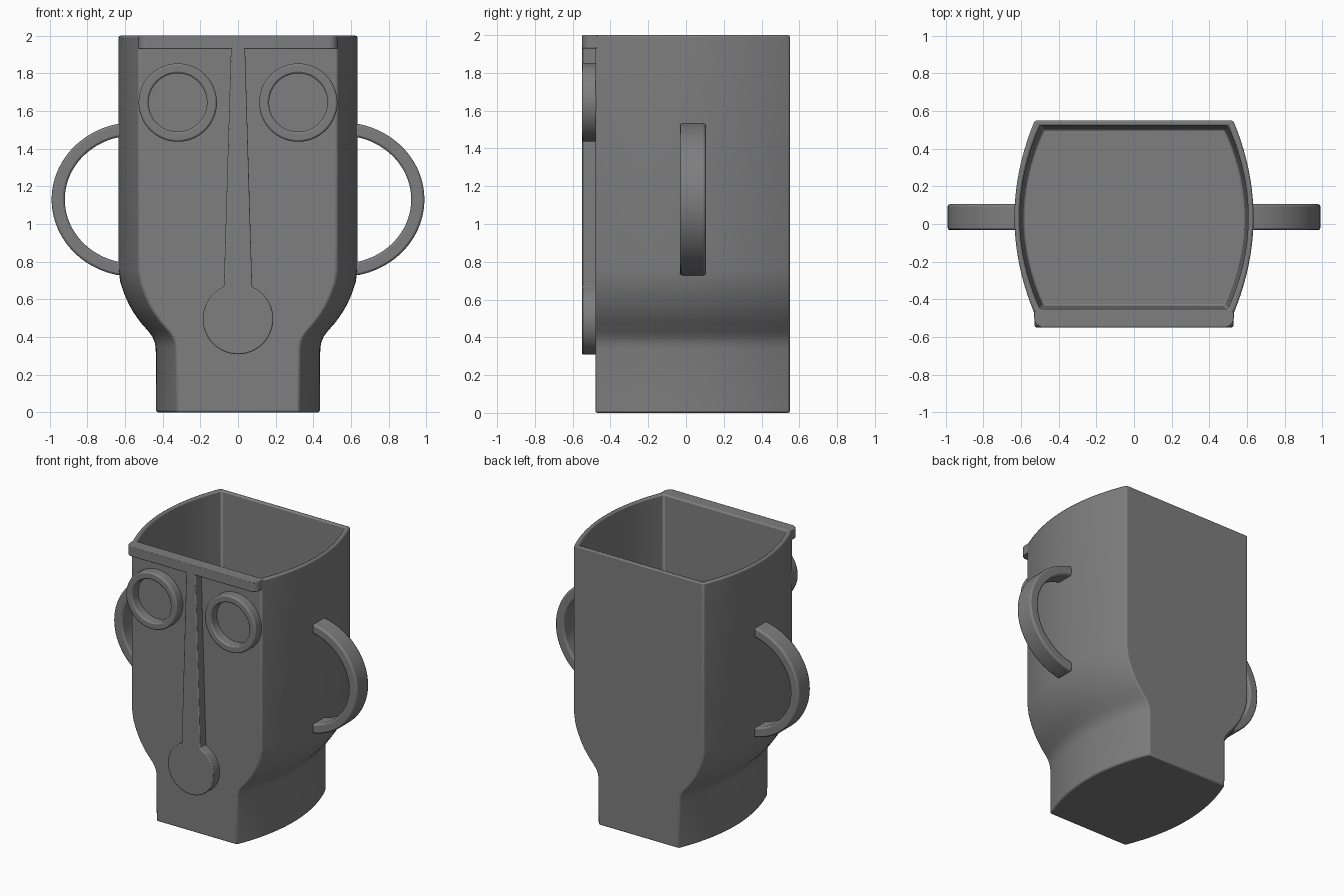
import bpy, bmesh, math

cube = bpy.data.objects.get("Cube")
if cube:
    bpy.data.objects.remove(cube, do_unlink=True)

clay = bpy.data.materials.new("grey_clay")
clay.use_nodes = True
colour = (0.21, 0.21, 0.21, 1)
clay.diffuse_color = colour
clay.node_tree.nodes["Principled BSDF"].inputs["Base Color"].default_value = colour

FRONT, BACK, FACE_OUT = -0.48, 0.55, -0.55


def finish(bm, name, bevel):
    """Turn a bmesh into a smooth-shaded object with softened edges."""
    bmesh.ops.recalc_face_normals(bm, faces=bm.faces)
    me = bpy.data.meshes.new(name)
    bm.to_mesh(me)
    bm.free()
    me.materials.append(clay)
    ob = bpy.data.objects.new(name, me)
    bpy.context.collection.objects.link(ob)
    mod = ob.modifiers.new("soft_edges", "BEVEL")
    mod.width, mod.segments = bevel, 2
    mod.limit_method, mod.angle_limit = "ANGLE", math.radians(35)
    bpy.ops.object.select_all(action="DESELECT")
    ob.select_set(True)
    bpy.context.view_layer.objects.active = ob
    bpy.ops.object.shade_smooth_by_angle(angle=math.radians(35))
    return ob


def loft(bm, rings, closed=False):
    """Join consecutive rings of points with quads."""
    loops = [[bm.verts.new(p) for p in r] for r in rings]
    pairs = list(zip(loops, loops[1:]))
    if closed:
        pairs.append((loops[-1], loops[0]))
    n = len(loops[0])
    for a, b in pairs:
        for i in range(n):
            j = (i + 1) % n
            bm.faces.new((a[i], a[j], b[j], b[i]))
    if not closed:
        bm.faces.new(loops[0])
        bm.faces.new(loops[-1])


def prism(name, outline, axis, lo, hi, bevel):
    """Extrude a 2D outline along y (from x,z points) or z (from x,y points)."""
    bm = bmesh.new()
    place = (lambda p, d: (p[0], d, p[1])) if axis == "y" else (lambda p, d: (p[0], p[1], d))
    loft(bm, [[place(p, d) for p in outline] for d in (lo, hi)])
    return finish(bm, name, bevel)


def section(half, z, inset=0.0, steps=20):
    """Cross-section with flat front and back and bowed sides."""
    y0, y1 = FRONT + inset, BACK - inset
    side = []
    for i in range(steps + 1):
        t = 2 * i / steps - 1
        side.append((half - inset - 0.108 * t * t, (y0 + y1) / 2 + t * (y1 - y0) / 2))
    return [(x, y, z) for x, y in side] + [(-x, y, z) for x, y in reversed(side)]


# Vessel: narrow neck flaring into a tall hollow head
profile = [(0, .435), (.34, .437), (.37, .442), (.40, .454), (.43, .476), (.48, .52),
           (.53, .555), (.57, .578), (.63, .605), (.69, .625), (.76, .635), (2, .635)]
bm = bmesh.new()
rings = [section(w, z) for z, w in profile]
rings += [section(.635, 2, .028), section(.635, .8, .045)]
loft(bm, rings)
finish(bm, "vessel", 0.01)

# Brow: ledge along the front rim with rounded outer corners
r = 0.05
corner = [(.53 - r + r * math.cos(a), FACE_OUT + r - r * math.sin(a))
          for a in (math.pi / 2 * i / 8 for i in range(9))]
half = [(.53, -.465)] + corner
prism("brow", half + [(-x, y) for x, y in reversed(half)], "z", 1.93, 2, 0.004)

# Nose: widening strip that ends in a round tip
R, cz = .187, .495
start = math.acos(.075 / R)
sweep = math.pi + 2 * start
tip = [(R * math.cos(start - sweep * i / 56), cz + R * math.sin(start - sweep * i / 56))
       for i in range(57)]
prism("nose", [(.037, 1.94)] + tip + [(-.037, 1.94)], "y", FACE_OUT, -.47, 0.006)

# Eyes: raised rings
for side, sx in (("left", 1), ("right", -1)):
    bm = bmesh.new()
    rect = [(.208, -.47), (.208, FACE_OUT), (.155, FACE_OUT), (.155, -.47)]
    rings = []
    for i in range(64):
        a = math.tau * i / 64
        rings.append([(sx * .32 + q * math.cos(a), y, 1.645 + q * math.sin(a)) for q, y in rect])
    loft(bm, rings, closed=True)
    finish(bm, side + "_eye_ring", 0.01)

# Handles: flat elliptical straps on both sides
for side, sx in (("left", 1), ("right", -1)):
    bm = bmesh.new()
    reach = math.acos(.07 / .405)
    rings = []
    for i in range(49):
        a = -reach + 2 * reach * i / 48
        rings.append([(sx * (.55 + rx * math.cos(a)), y, 1.13 + rz * math.sin(a))
                      for rx, rz, y in ((.44, .41, -.032), (.44, .41, .105),
                                        (.37, .34, .105), (.37, .34, -.032))])
    loft(bm, rings)
    finish(bm, side + "_handle", 0.012)
